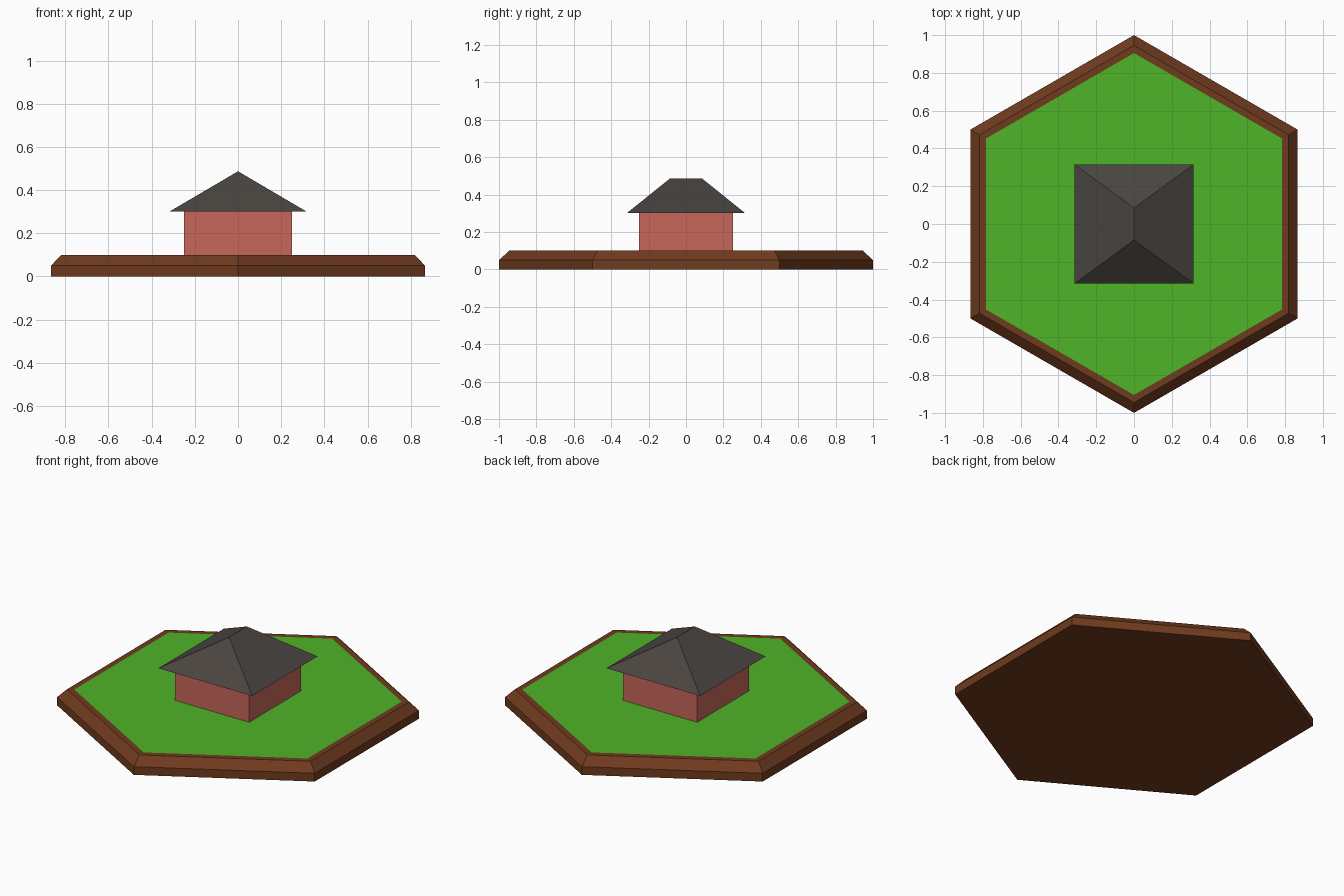
import bpy
from math import sin, cos, radians

if "Cube" in bpy.data.objects:
    bpy.data.objects.remove(bpy.data.objects["Cube"])


def material(name, rgb):
    m = bpy.data.materials.new(name)
    m.diffuse_color = (*rgb, 1)
    m.use_nodes = True
    m.node_tree.nodes["Principled BSDF"].inputs["Base Color"].default_value = m.diffuse_color
    return m


def hexagon(r, z):
    return [(r * cos(radians(90 + 60 * i)), r * sin(radians(90 + 60 * i)), z) for i in range(6)]


def rectangle(x, y, z):
    return [(-x, -y, z), (x, -y, z), (x, y, z), (-x, y, z)]


def build(name, verts, faces, mat):
    mesh = bpy.data.meshes.new(name)
    mesh.from_pydata(verts, [], faces)
    mesh.materials.append(mat)
    obj = bpy.data.objects.new(name, mesh)
    bpy.context.collection.objects.link(obj)
    return obj


def loft(name, rings, mat, cap=True):
    """Join stacked rings of points with quads and close the bottom (and top)."""
    n = len(rings[0])
    faces = [tuple(reversed(range(n)))]
    for k in range(len(rings) - 1):
        for i in range(n):
            j = (i + 1) % n
            faces.append((k * n + i, k * n + j, (k + 1) * n + j, (k + 1) * n + i))
    if cap:
        faces.append(tuple(range((len(rings) - 1) * n, len(rings) * n)))
    return build(name, [p for r in rings for p in r], faces, mat)


soil = material("soil", (0.16, 0.043, 0.013))
grass = material("grass", (0.08, 0.46, 0.022))
brick = material("brick", (0.57, 0.135, 0.105))
slate = material("slate", (0.068, 0.059, 0.052))

# Bevelled hexagonal base with a flat rim around the lawn
loft("base", [hexagon(1, 0), hexagon(1, 0.05), hexagon(0.945, 0.1), hexagon(0.905, 0.1)], soil, cap=False)

# Lawn flush with the rim
build("lawn", hexagon(0.905, 0.1), [tuple(range(6))], grass)

# House walls
loft("house_walls", [rectangle(0.25, 0.25, 0.1), rectangle(0.25, 0.25, 0.302)], brick)

# Hipped roof with the ridge running front to back
ridge = [(0, -0.085, 0.487), (0, 0.085, 0.487)]
build("roof", rectangle(0.315, 0.315, 0.302) + ridge,
      [(3, 2, 1, 0), (0, 1, 4), (1, 2, 5, 4), (2, 3, 5), (3, 0, 4, 5)], slate)
